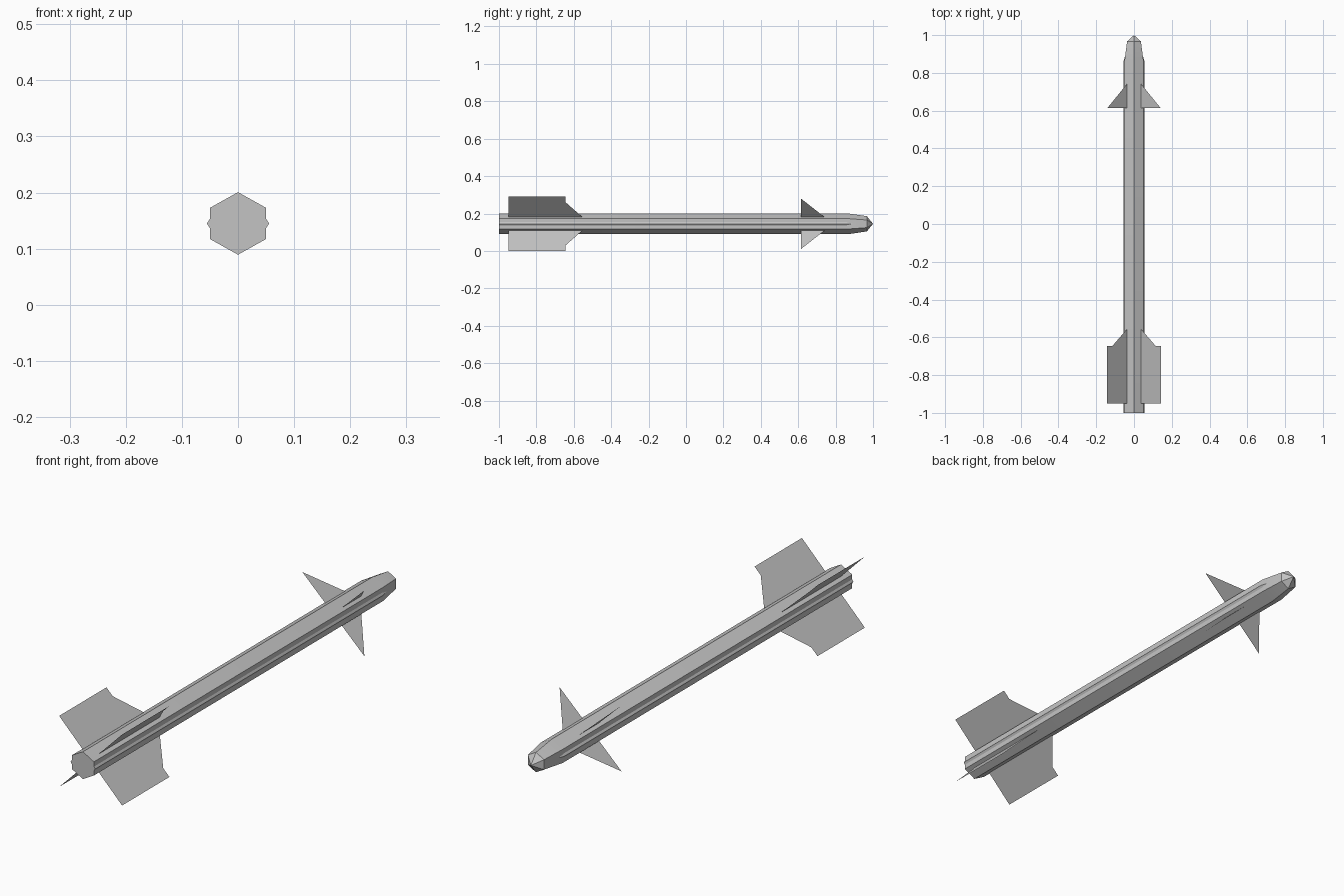
import bpy, bmesh, math

if "Cube" in bpy.data.objects:
    bpy.data.objects.remove(bpy.data.objects["Cube"], do_unlink=True)

AXIS_Z = 0.145

grey = bpy.data.materials.new("mid_grey")
grey.use_nodes = True
grey.diffuse_color = (0.55, 0.55, 0.55, 1)
grey.node_tree.nodes["Principled BSDF"].inputs["Base Color"].default_value = (0.55, 0.55, 0.55, 1)


def finish(name, bm, smooth=False):
    if smooth:
        bmesh.ops.recalc_face_normals(bm, faces=bm.faces)
    mesh = bpy.data.meshes.new(name)
    bm.to_mesh(mesh)
    bm.free()
    mesh.materials.append(grey)
    obj = bpy.data.objects.new(name, mesh)
    obj.location.z = AXIS_Z
    bpy.context.collection.objects.link(obj)
    if smooth:
        bpy.ops.object.select_all(action="DESELECT")
        obj.select_set(True)
        bpy.context.view_layer.objects.active = obj
        bpy.ops.object.shade_smooth_by_angle(angle=math.radians(30))
    return obj


# Six-sided body lofted through rings, closed by a pointed nose
bm = bmesh.new()
rings = []
for y, size in [(-1, 1), (0.865, 1), (0.967, 0.73)]:
    angles = [math.radians(90 + 60 * i) for i in range(6)]
    rings.append([bm.verts.new((0.0577 * size * math.cos(a), y, 0.0557 * size * math.sin(a)))
                  for a in angles])
tip = bm.verts.new((0, 1, 0))
bm.faces.new(rings[0])
for i in range(6):
    j = (i + 1) % 6
    for a, b in zip(rings, rings[1:]):
        bm.faces.new((a[i], a[j], b[j], b[i]))
    bm.faces.new((rings[-1][i], rings[-1][j], tip))
finish("body", bm, smooth=True)

# Ridged cable fairing along each side, tapering to a point in front
for side, label in ((1, "left"), (-1, "right")):
    bm = bmesh.new()
    section = [(0.049, -0.010), (0.0555, 0), (0.049, 0.010)]
    back, front = ([bm.verts.new((side * x, y, z)) for x, z in section] for y in (-1, 0.86))
    point = bm.verts.new((side * 0.047, 0.89, 0))
    bm.faces.new(back)
    for i in range(3):
        j = (i + 1) % 3
        bm.faces.new((back[i], back[j], front[j], front[i]))
        bm.faces.new((front[i], front[j], point))
    finish(label + "_side_fairing", bm, smooth=True)

# Fin outlines as (distance sideways, y)
tail_outline = [(0.036, -0.95), (0.142, -0.95), (0.142, -0.645), (0.114, -0.645), (0.036, -0.555)]
nose_outline = [(0.036, 0.615), (0.14, 0.615), (0.036, 0.743)]

# Four paper-thin diagonal fins at each station
for name, outline, rise in (("tail_fin", tail_outline, 1.02), ("nose_fin", nose_outline, 0.96)):
    for sx, side in ((1, "left"), (-1, "right")):
        for sz, level in ((1, "upper"), (-1, "lower")):
            bm = bmesh.new()
            face = bm.faces.new([bm.verts.new((sx * r, y, sz * r * rise)) for r, y in outline])
            face.normal_update()
            if face.normal.z < 0:
                face.normal_flip()
            finish(f"{level}_{side}_{name}", bm)
